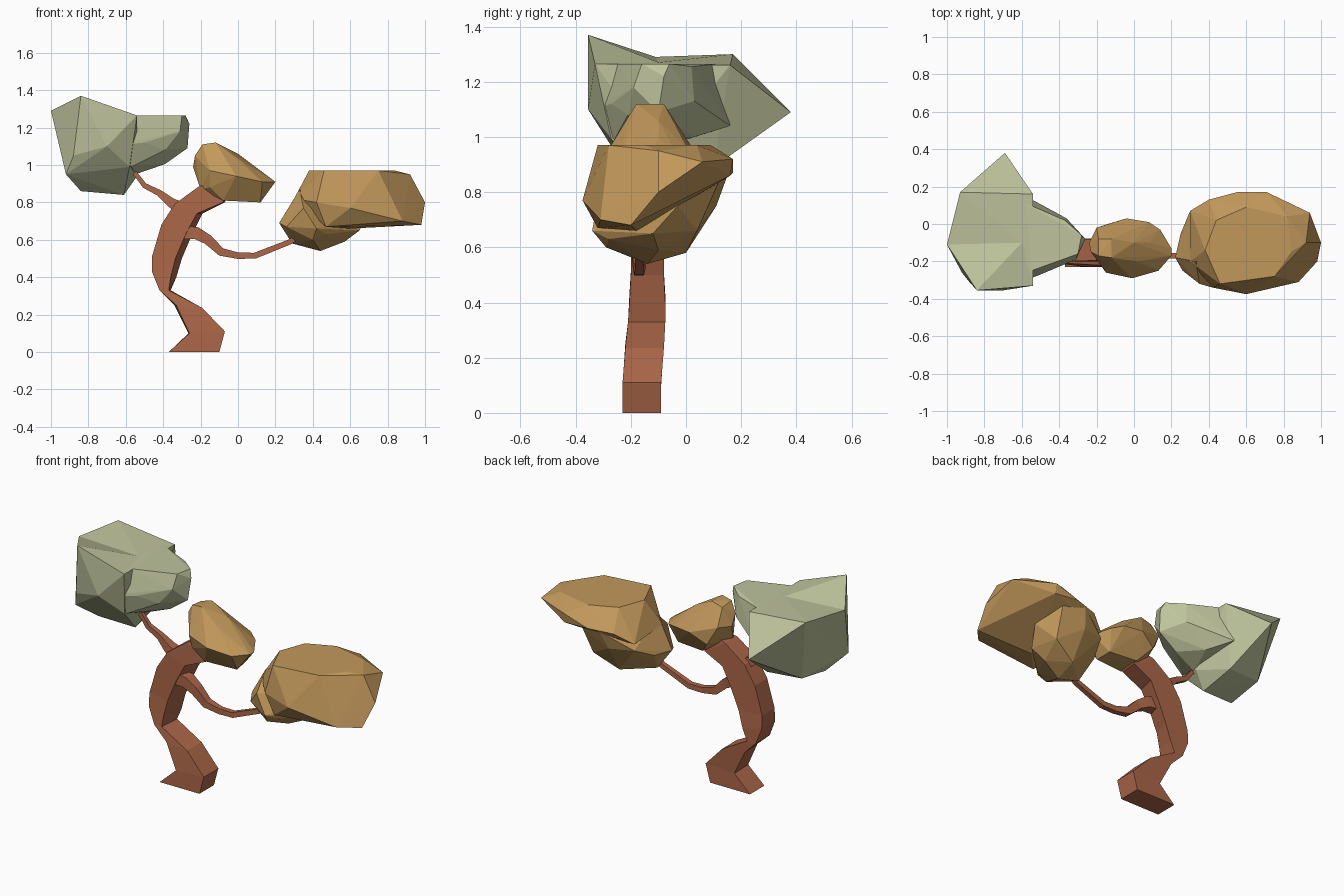
import bpy, bmesh
from mathutils import Vector


def material(name, rgb):
    m = bpy.data.materials.new(name)
    m.diffuse_color = (*rgb, 1)
    return m


BARK = material("bark brown", (0.41, 0.135, 0.066))
SAGE = material("sage green", (0.52, 0.55, 0.335))
GOLD = material("autumn gold", (0.54, 0.315, 0.105))


def finish(name, bm, mat):
    bmesh.ops.recalc_face_normals(bm, faces=bm.faces)
    me = bpy.data.meshes.new(name)
    bm.to_mesh(me)
    bm.free()
    me.materials.append(mat)
    ob = bpy.data.objects.new(name, me)
    bpy.context.collection.objects.link(ob)
    return ob


def loft(name, rings):
    """Skin a chain of four-cornered rings and cap both ends."""
    bm = bmesh.new()
    loops = [[bm.verts.new(p) for p in r] for r in rings]
    for a, b in zip(loops, loops[1:]):
        for i in range(4):
            j = (i + 1) % 4
            bm.faces.new((a[i], a[j], b[j], b[i]))
    bm.faces.new(loops[0])
    bm.faces.new(loops[-1])
    return finish(name, bm, BARK)


def branch(name, path):
    """Square branch along (x, y, z, half thickness) stations."""
    pts = [Vector(p[:3]) for p in path]
    rings = []
    for i, p in enumerate(pts):
        d = pts[min(i + 1, len(pts) - 1)] - pts[max(i - 1, 0)]
        side = Vector((-d.z, 0, d.x)).normalized() * path[i][3]
        dep = Vector((0, path[i][3], 0))
        rings.append([p + side + dep, p + side - dep, p - side - dep, p - side + dep])
    return loft(name, rings)


def clump(name, points, mat):
    """Faceted leaf clump: hull of corner points; an optional fourth value is
    a depth by which the corner is pressed down afterwards."""
    bm = bmesh.new()
    dents = []
    for p in points:
        v = bm.verts.new(p[:3])
        if len(p) > 3:
            dents.append((v, p[3]))
    bmesh.ops.convex_hull(bm, input=bm.verts[:])
    for v, depth in dents:
        v.co.z -= depth
    loose = [v for v in bm.verts if not v.link_faces]
    bmesh.ops.delete(bm, geom=loose, context='VERTS')
    return finish(name, bm, mat)


# Bent trunk: left x, left z, right x, right z, front y, back y, skew of the front
trunk = [(-.37, 0, -.10, 0, -.23, -.09, .0), (-.265, .10, -.07, .11, -.23, -.09, .005),
         (-.34, .25, -.19, .235, -.22, -.08, .01), (-.42, .33, -.36, .33, -.21, -.075, -.01),
         (-.46, .43, -.33, .40, -.205, -.075, -.03), (-.46, .51, -.30, .50, -.20, -.08, -.035),
         (-.41, .68, -.245, .63, -.20, -.08, -.035), (-.34, .79, -.19, .74, -.20, -.08, -.03),
         (-.21, .885, -.07, .80, -.195, -.08, -.01), (-.13, .91, -.05, .85, -.17, -.09, 0)]
loft("trunk", [[(a + max(s, 0), f, b), (c + min(s, 0), f, d), (c, k, d), (a, k, b)]
               for a, b, c, d, f, k, s in trunk])

# Branches
branch("right_branch", [(-.29, -.16, .64, .035), (-.22, -.165, .635, .033), (-.16, -.17, .60, .027),
                        (-.09, -.17, .535, .022), (0, -.17, .515, .017), (.09, -.17, .515, .016),
                        (.28, -.17, .59, .014), (.36, -.17, .64, .012)])
branch("left_branch", [(-.29, -.15, .76, .035), (-.36, -.15, .80, .026), (-.42, -.15, .85, .017),
                       (-.50, -.15, .89, .014), (-.53, -.15, .93, .012), (-.58, -.15, .99, .012)])

# Left sage foliage
clump("left_foliage", [
    (-.84, -.355, 1.37), (-1, -.11, 1.40, .11), (-.60, -.10, 1.40, .13),
    (-.93, .17, 1.30), (-.69, .38, 1.09), (-.54, -.33, 1.265), (-.54, .16, 1.26),
    (-.70, -.355, 1.10), (-.92, -.26, .95), (-.88, -.31, 1.05), (-.84, -.15, .86),
    (-.61, -.12, .84), (-.62, .10, .89), (-.84, .08, .90), (-.54, -.1, .94),
    (-.58, -.27, .99)], SAGE)
clump("left_foliage_lobe", [
    (-.55, -.25, 1.265), (-.60, .12, 1.265), (-.30, -.16, 1.265), (-.28, -.06, 1.265),
    (-.37, .02, 1.255), (-.26, -.08, 1.22), (-.27, -.10, 1.09), (-.31, -.19, 1.18),
    (-.36, .03, 1.13), (-.48, .07, 1.15), (-.39, -.10, 1.005), (-.39, -.21, 1.08),
    (-.50, -.27, 1.12), (-.68, -.34, 1.10), (-.55, -.13, .95), (-.57, -.26, .99),
    (-.50, .03, 1.0), (-.60, .16, 1.04)], SAGE)

# Middle gold foliage
clump("middle_foliage", [
    (-.19, -.17, 1.11), (-.12, -.18, 1.12), (-.12, -.08, 1.12), (-.19, -.08, 1.10),
    (0, -.10, 1.06), (.08, -.10, 1.0), (.02, -.2, 1.02), (-.23, -.15, 1.05),
    (-.24, -.10, .99), (-.20, -.02, 1.0), (-.15, -.26, .97), (-.01, -.29, .94),
    (.13, -.25, .91), (.20, -.17, .91), (.20, -.13, .91), (.14, -.03, .93),
    (.08, .01, .95), (-.04, .03, .95), (-.20, -.17, .87), (-.15, -.23, .88),
    (-.08, -.21, .81), (.12, -.18, .80), (.11, -.08, .81), (-.07, -.06, .81),
    (-.14, 0, .89)], GOLD)

# Right gold foliage: tilted slab above a hanging lobe
clump("right_foliage", [
    (.38, -.14, .97), (.44, .02, .97), (.60, .09, .97), (.82, .04, .97),
    (.84, -.15, .97), (.75, -.28, .97), (.46, -.32, .97), (.92, -.10, .95),
    (.94, .06, .91), (.71, .17, .92), (.55, .17, .87), (.40, .13, .86),
    (.71, .16, .86), (1, -.10, .80), (.98, -.20, .68), (.88, -.31, .70),
    (.60, -.375, .77), (.42, -.34, .80), (.47, -.32, .67), (.60, -.18, .66),
    (.30, .07, .80), (.30, -.20, .82)], GOLD)
clump("right_foliage_lobe", [
    (.22, -.18, .69), (.25, -.05, .70), (.26, -.25, .67), (.30, .07, .76),
    (.33, -.20, .87), (.45, .11, .75), (.29, -.14, .58), (.44, -.14, .54),
    (.57, -.10, .59), (.65, -.12, .65), (.42, -.34, .66), (.40, -.29, .60),
    (.60, .04, .66), (.45, .0, .58), (.35, -.32, .77), (.47, -.28, .63),
    (.48, .15, .86), (.62, .12, .84), (.70, -.03, .75)], GOLD)
